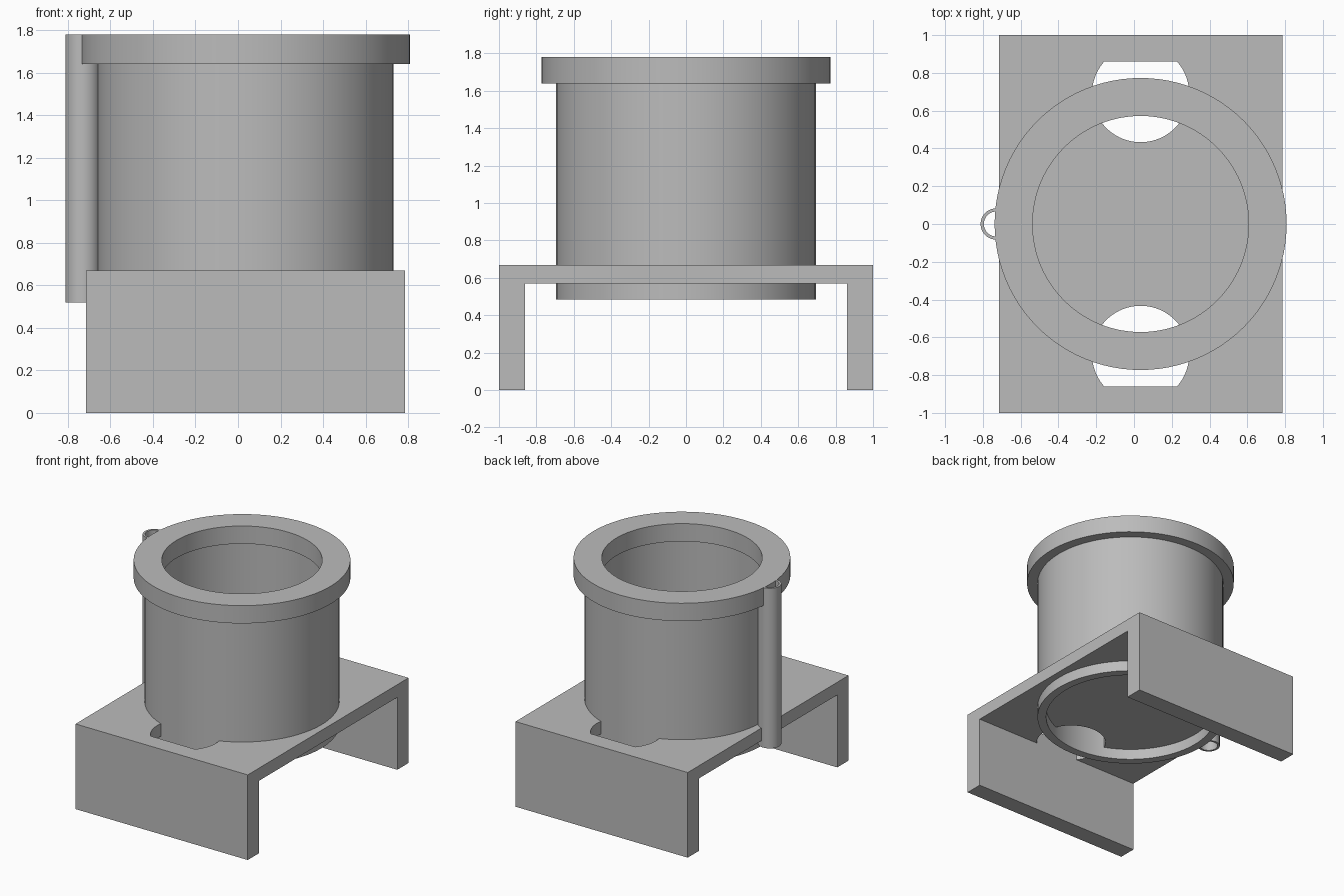
import bpy
import math

cube = bpy.data.objects.get("Cube")
if cube:
    bpy.data.objects.remove(cube, do_unlink=True)

grey = bpy.data.materials.new("plain grey")
grey.use_nodes = True
COLOR = (0.5, 0.5, 0.5, 1)
grey.diffuse_color = COLOR
grey.node_tree.nodes["Principled BSDF"].inputs["Base Color"].default_value = COLOR

CX = 0.035               # axis of the drum
X0, X1 = -0.715, 0.785   # sides of the stand
PLATE_Z, TOP_Z = 0.67, 1.78
LEG_Y = 0.86


def add_mesh(name, verts, faces):
    mesh = bpy.data.meshes.new(name)
    mesh.from_pydata(verts, [], faces)
    mesh.materials.append(grey)
    obj = bpy.data.objects.new(name, mesh)
    bpy.context.collection.objects.link(obj)
    return obj


def lathe(name, profile, cx, steps=96):
    """Revolve a closed (radius, z) loop around a vertical axis."""
    n = len(profile)
    verts = [(cx + r * math.cos(a), r * math.sin(a), z)
             for a in (2 * math.pi * i / steps for i in range(steps))
             for r, z in profile]
    faces = []
    for i in range(steps):
        j = (i + 1) % steps
        for k in range(n):
            m = (k + 1) % n
            faces.append((i * n + k, j * n + k, j * n + m, i * n + m))
    obj = add_mesh(name, verts, faces)
    bpy.ops.object.select_all(action='DESELECT')
    obj.select_set(True)
    bpy.context.view_layer.objects.active = obj
    bpy.ops.object.shade_smooth_by_angle(angle=math.radians(30))
    return obj


# Stand: one bridge profile extruded sideways
bridge = [(-1, 0), (-LEG_Y, 0), (-LEG_Y, 0.57), (LEG_Y, 0.57),
          (LEG_Y, 0), (1, 0), (1, PLATE_Z), (-1, PLATE_Z)]
n = len(bridge)
verts = [(x, y, z) for x in (X0, X1) for y, z in bridge]
faces = [tuple(reversed(range(n))), tuple(range(n, 2 * n))]
faces += [(i, (i + 1) % n, n + (i + 1) % n, n + i) for i in range(n)]
stand = add_mesh("stand", verts, faces)

# Round holes through the plate, stopped flat at the inner leg faces
for side, label in ((-1, "front"), (1, "back")):
    arc = [(CX + 0.257 * math.cos(a), 0.69 + 0.257 * math.sin(a))
           for a in (2 * math.pi * i / 96 for i in range(96))]
    outline = [(x, side * min(y, LEG_Y)) for x, y in arc]
    # keep only the two end points of the flattened part
    outline = [p for i, p in enumerate(outline)
               if not (abs(p[1]) == LEG_Y and abs(outline[i - 1][1]) == LEG_Y
                       and abs(outline[(i + 1) % 96][1]) == LEG_Y)]
    if side < 0:
        outline.reverse()
    c = len(outline)
    verts = [(x, y, z) for z in (0.5, 0.75) for x, y in outline]
    faces = [tuple(reversed(range(c))), tuple(range(c, 2 * c))]
    faces += [(i, (i + 1) % c, c + (i + 1) % c, c + i) for i in range(c)]
    cutter = add_mesh(label + "_hole_cutter", verts, faces)
    cutter.hide_render = True
    cutter.hide_set(True)
    cut = stand.modifiers.new(label + "_hole", 'BOOLEAN')
    cut.operation = 'DIFFERENCE'
    cut.solver = 'EXACT'
    cut.object = cutter

# Drum wall with its overhanging flange
lathe("drum", [(0.63, 0.485), (0.695, 0.485), (0.695, 1.64), (0.773, 1.64),
               (0.773, TOP_Z), (0.572, TOP_Z), (0.572, 1.64), (0.63, 1.64)], CX)

# Thin side tube
lathe("side_tube", [(0.066, 0.52), (0.083, 0.52), (0.083, TOP_Z),
                    (0.066, TOP_Z)], -0.729, 48)
